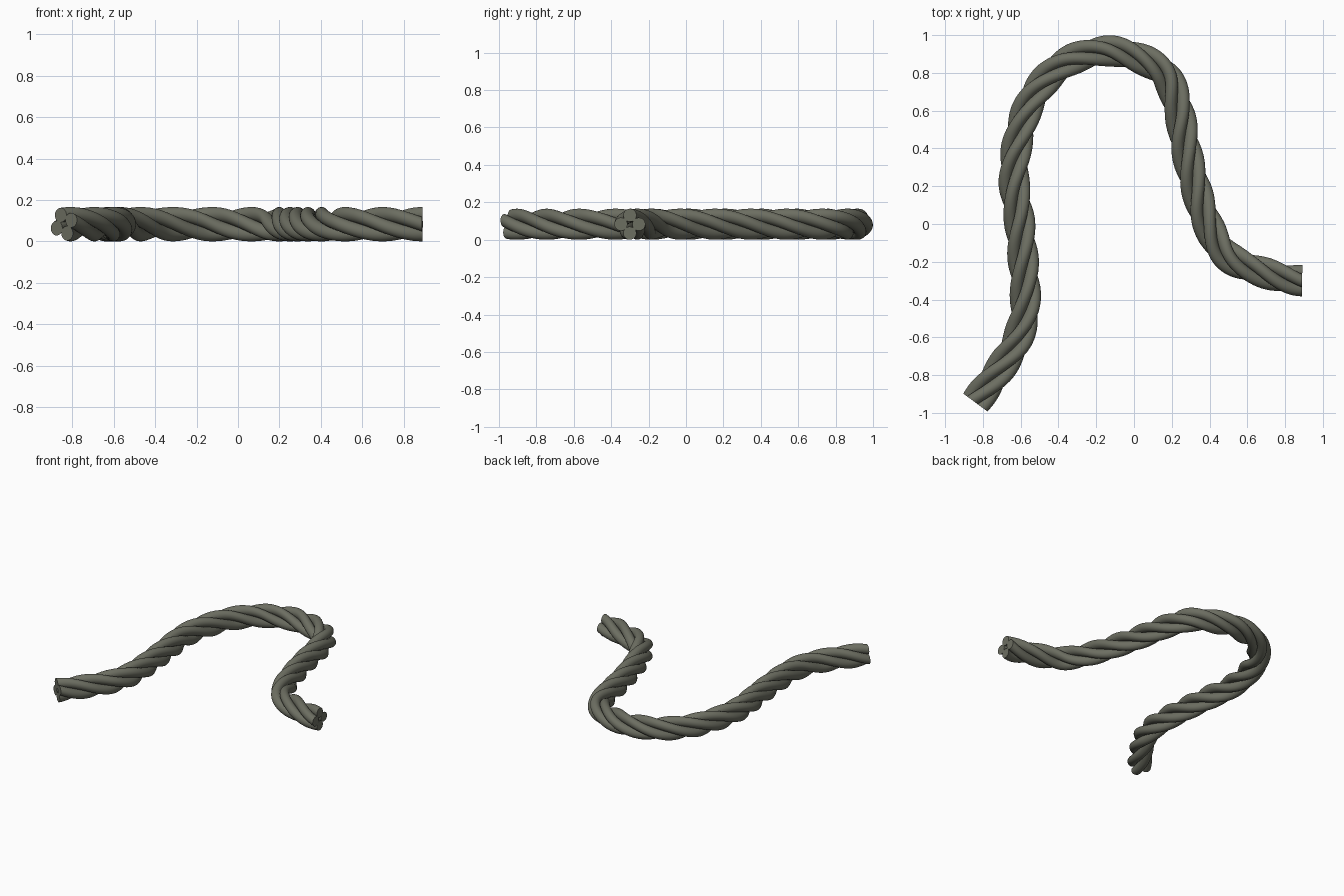
import bpy, bmesh, math
from mathutils import Vector

cube = bpy.data.objects.get("Cube")
if cube:
    bpy.data.objects.remove(cube)

STRANDS, SIDES, STEPS = 4, 20, 360
LAY, THICK, HEIGHT = 0.048, 0.035, 0.083   # strand offset, strand radius, rope centre
START_PHASE = math.radians(24)
TWIST = math.radians(20 * 90 + 24)

# Centre line of the rope; the first and last points only steer the ends
path = [Vector((x, y, HEIGHT)) for x, y in (
    (-1.0, -1.16), (-0.84, -0.945), (-0.69, -0.74), (-0.605, -0.58),
    (-0.575, -0.38), (-0.605, 0), (-0.635, 0.24), (-0.61, 0.46),
    (-0.53, 0.68), (-0.375, 0.845), (-0.17, 0.915), (0.01, 0.885),
    (0.165, 0.79), (0.235, 0.61), (0.275, 0.4), (0.325, 0.2),
    (0.39, 0), (0.49, -0.165), (0.665, -0.25), (0.89, -0.3), (1.1, -0.25))]


def smooth_point(a, b, c, d, t):
    return 0.5 * (2 * b + (c - a) * t + (2 * a - 5 * b + 4 * c - d) * t ** 2
                  + (3 * b - a - 3 * c + d) * t ** 3)


def even_points():
    """Sample the smooth path at equal distances."""
    fine = [smooth_point(*path[i:i + 4], k / 40)
            for i in range(len(path) - 3) for k in range(40)] + [path[-2]]
    dist = [0.0]
    for a, b in zip(fine, fine[1:]):
        dist.append(dist[-1] + (b - a).length)
    out, j = [], 0
    for i in range(STEPS + 1):
        s = dist[-1] * i / STEPS
        while j < len(fine) - 2 and dist[j + 1] < s:
            j += 1
        out.append(fine[j].lerp(fine[j + 1], (s - dist[j]) / (dist[j + 1] - dist[j])))
    return out


# Rope fibre colour
mat = bpy.data.materials.new("olive grey fibre")
colour = (0.15, 0.155, 0.12, 1)
mat.diffuse_color = colour
mat.use_nodes = True
mat.node_tree.nodes["Principled BSDF"].inputs["Base Color"].default_value = colour

centre = even_points()
up = Vector((0, 0, 1))


def add_strand(index):
    """Sweep one round strand around the centre line."""
    bm = bmesh.new()
    rings = []
    for i, p in enumerate(centre):
        tangent = (centre[min(i + 1, STEPS)] - centre[max(i - 1, 0)]).normalized()
        right = tangent.cross(up)
        turn = START_PHASE + index * math.tau / STRANDS - TWIST * i / STEPS

        def ray(angle):
            return right * math.cos(angle) + up * math.sin(angle)

        hub = p + ray(turn) * LAY
        rings.append([bm.verts.new(hub + ray(turn + math.tau * k / SIDES) * THICK)
                      for k in range(SIDES)])
    for a, b in zip(rings, rings[1:]):
        for k in range(SIDES):
            n = (k + 1) % SIDES
            bm.faces.new((a[k], a[n], b[n], b[k]))
    bm.faces.new(rings[0])
    bm.faces.new(rings[-1])
    bmesh.ops.recalc_face_normals(bm, faces=bm.faces)
    mesh = bpy.data.meshes.new("rope_strand")
    bm.to_mesh(mesh)
    bm.free()
    mesh.materials.append(mat)
    obj = bpy.data.objects.new(f"rope_strand_{index + 1}", mesh)
    bpy.context.collection.objects.link(obj)
    bpy.ops.object.select_all(action='DESELECT')
    obj.select_set(True)
    bpy.context.view_layer.objects.active = obj
    bpy.ops.object.shade_smooth_by_angle(angle=math.radians(40))


for s in range(STRANDS):
    add_strand(s)
